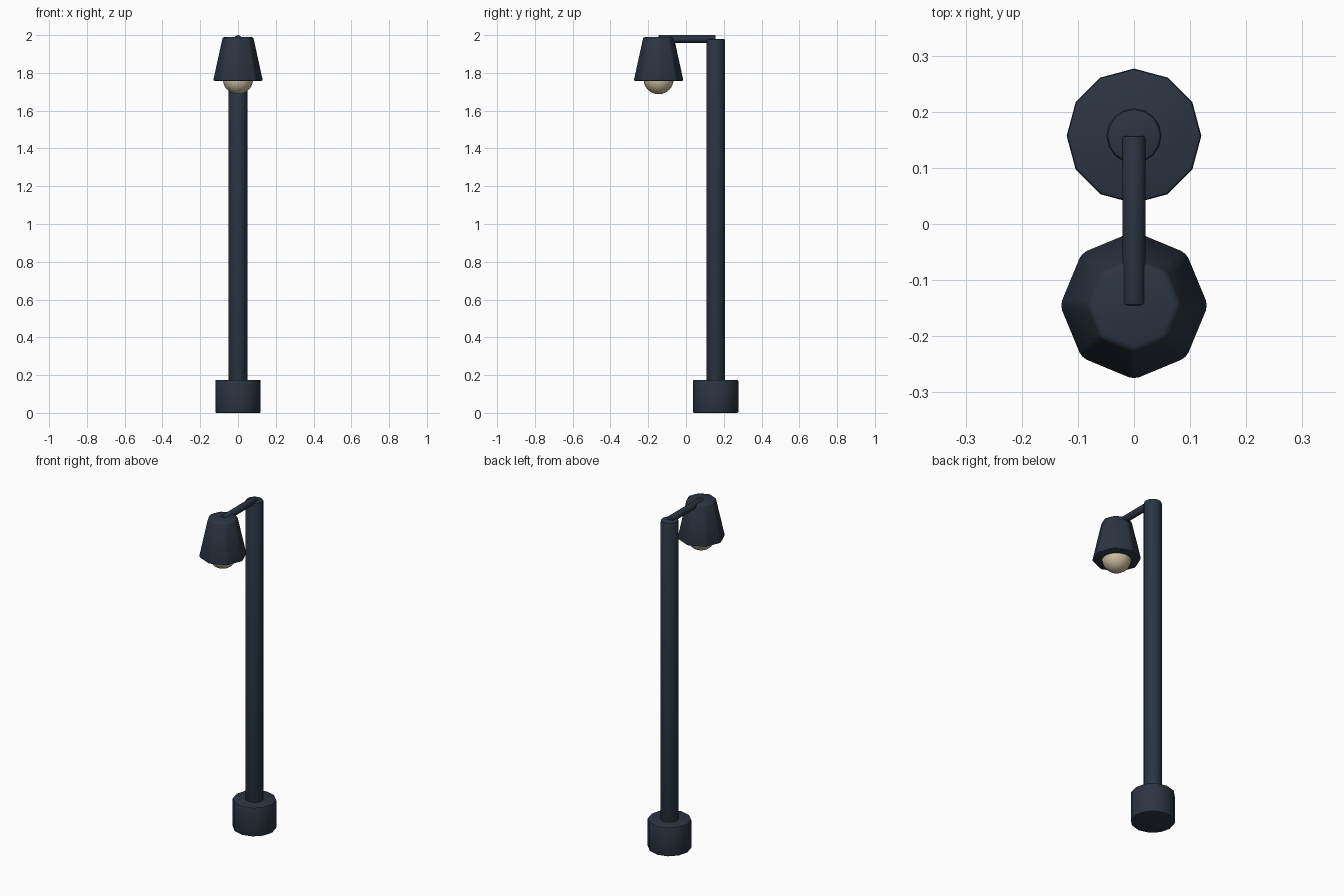
import bpy, math

if "Cube" in bpy.data.objects:
    bpy.data.objects.remove(bpy.data.objects["Cube"])


def material(name, rgb):
    m = bpy.data.materials.new(name)
    m.diffuse_color = (*rgb, 1)
    m.use_nodes = True
    m.node_tree.nodes["Principled BSDF"].inputs["Base Color"].default_value = m.diffuse_color
    return m


metal = material("dark_metal", (0.025, 0.035, 0.055))
glow = material("warm_glass", (0.62, 0.53, 0.36))


def finish(name, mat, bevel=0.0, angle=40):
    ob = bpy.context.object
    ob.name = name
    ob.data.materials.append(mat)
    bpy.ops.object.transform_apply(location=False, rotation=True, scale=True)
    if bevel:
        b = ob.modifiers.new("soft_edges", 'BEVEL')
        b.width = bevel
        b.segments = 2
        b.limit_method = 'ANGLE'
        b.angle_limit = math.radians(35)
        bpy.ops.object.modifier_apply(modifier=b.name)
    bpy.ops.object.shade_smooth_by_angle(angle=math.radians(angle))
    return ob


def tapered(name, sides, r1, r2, y, z0, z1, bevel):
    bpy.ops.mesh.primitive_cone_add(vertices=sides, radius1=r1, radius2=r2,
                                    depth=z1 - z0, location=(0, y, (z0 + z1) / 2))
    return finish(name, metal, bevel)


POST_Y, LAMP_Y = 0.157, -0.145

# Post and its foot
tapered("base", 12, 0.12, 0.12, POST_Y, 0.0, 0.175, 0.006)
tapered("pole", 16, 0.049, 0.049, POST_Y, 0.16, 1.98, 0.008)

# Horizontal arm reaching forward over the lamp
bpy.ops.mesh.primitive_cylinder_add(vertices=12, radius=0.0205, depth=POST_Y - LAMP_Y,
                                    location=(0, (POST_Y + LAMP_Y) / 2, 1.9795),
                                    rotation=(math.pi / 2, 0, 0))
finish("arm", metal, 0.005)

# Octagonal shade
tapered("lamp_shade", 8, 0.134, 0.083, LAMP_Y, 1.757, 1.99, 0.01)

# Bulb peeking out below the shade
bpy.ops.mesh.primitive_uv_sphere_add(segments=20, ring_count=12, radius=0.08,
                                     location=(0, LAMP_Y, 1.767))
finish("bulb", glow)
